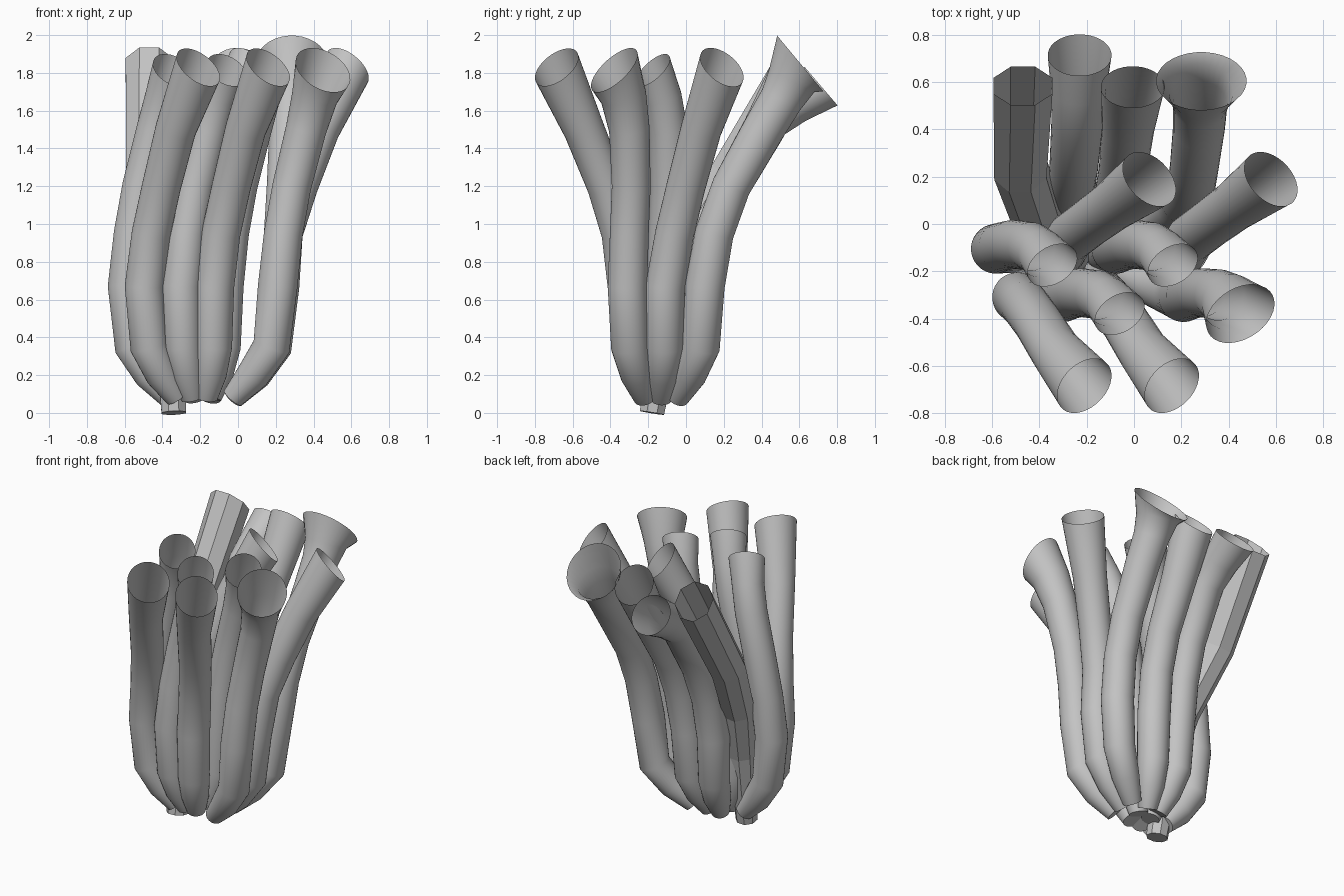
import bpy, bmesh, math
from mathutils import Vector

cube = bpy.data.objects.get("Cube")
if cube:
    bpy.data.objects.remove(cube, do_unlink=True)

# One plain grey for every tube
grey = bpy.data.materials.new("plain_grey")
grey.use_nodes = True
COLOR = (0.55, 0.55, 0.55, 1)
grey.diffuse_color = COLOR
grey.node_tree.nodes["Principled BSDF"].inputs["Base Color"].default_value = COLOR

HUB = Vector((-0.2, -0.15))     # where all the tubes gather at the base


def tube(name, path, radii, mouth, sides=32, smooth=True):
    """Sweep a circle along path; the last ring faces along mouth."""
    pts = [Vector(p) for p in path]
    bm = bmesh.new()
    rings = []
    for i, (p, r) in enumerate(zip(pts, radii)):
        if i == len(pts) - 1:
            axis = Vector(mouth)
        elif i == 0:
            axis = pts[1] - p
        else:
            axis = (p - pts[i - 1]).normalized() + (pts[i + 1] - p).normalized()
        turn = Vector((0, 0, 1)).rotation_difference(axis.normalized())
        ring = []
        for k in range(sides):
            a = math.tau * (k + 0.5) / sides
            ring.append(bm.verts.new(p + turn @ Vector((r * math.cos(a), r * math.sin(a), 0))))
        rings.append(ring)
    for low, high in zip(rings, rings[1:]):
        for k in range(sides):
            j = (k + 1) % sides
            face = bm.faces.new((low[k], low[j], high[j], high[k]))
            face.smooth = smooth
    bm.faces.new(rings[0][::-1])    # closed foot, open mouth
    mesh = bpy.data.meshes.new(name)
    bm.to_mesh(mesh)
    bm.free()
    mesh.materials.append(grey)
    obj = bpy.data.objects.new(name, mesh)
    bpy.context.collection.objects.link(obj)


def bundled_tube(name, x, y, lean, mouth, tip_radii):
    """Tube that curls out from the hub, rises at (x, y), then leans away."""
    stand = Vector((x, y))
    path, radii = [], []
    for spread, z, r in ((0.42, 0.08, 0.06), (0.68, 0.2, 0.088), (0.92, 0.35, 0.1), (1, 0.67, 0.105)):
        flat = HUB.lerp(stand, spread)
        path.append((flat.x, flat.y, z))
        radii.append(r)
    path += [(x + dx, y + dy, z) for dx, dy, z in lean]
    radii += [0.103] * (len(lean) - len(tip_radii)) + list(tip_radii)
    tube(name, path, radii, mouth)


# Shared leaning paths, as offsets from the upright part
HOOK = [(0.03, 0.01, 0.95), (0.075, 0.02, 1.2), (0.15, 0.01, 1.5), (0.195, -0.02, 1.67), (0.24, -0.07, 1.815)]
FRONT = [(0.035, -0.035, 0.95), (0.09, -0.11, 1.2), (0.165, -0.23, 1.5), (0.285, -0.375, 1.83)]
SIDE = [(0.03, 0.05, 0.95), (0.11, 0.11, 1.2), (0.22, 0.19, 1.5), (0.37, 0.3, 1.83)]
BACK = [(0.02, 0.05, 0.95), (0.035, 0.14, 1.2), (0.055, 0.31, 1.5), (0.075, 0.48, 1.83)]
FLARE = BACK[:3] + [(0.06, 0.405, 1.66), (0.063, 0.46, 1.76), (0.065, 0.505, 1.85)]
BENT = [(0.01, 0.05, 0.95), (0.025, 0.14, 1.2), (0.04, 0.33, 1.54), (0.045, 0.47, 1.645), (0.05, 0.615, 1.73)]

HOOK_MOUTH = (0.4, -0.62, 0.67)
FRONT_MOUTH = (0.52, -0.52, 0.67)
SIDE_MOUTH = (0.55, 0.52, 0.65)
BACK_MOUTH = (0, 0.76, 0.65)

# Hooked tubes
for name, x, y in (("hooked_tube_right", -0.585, -0.105), ("hooked_tube_middle", -0.075, -0.105),
                   ("hooked_tube_front", -0.3, -0.31)):
    bundled_tube(name, x, y, HOOK, HOOK_MOUTH, (0.103, 0.115))
bundled_tube("hooked_tube_wide", 0.21, -0.31, HOOK, HOOK_MOUTH, (0.108, 0.122, 0.158))

# Tubes leaning forward and tubes leaning sideways
for name, x in (("front_tube_right", -0.495), ("front_tube_left", -0.125)):
    bundled_tube(name, x, -0.31, FRONT, FRONT_MOUTH, (0.108, 0.135))
for name, x in (("side_tube_right", -0.305), ("side_tube_left", 0.21)):
    bundled_tube(name, x, -0.11, SIDE, SIDE_MOUTH, (0.108, 0.135))

# Tubes leaning back, one with a trumpet mouth
bundled_tube("back_tube_middle", -0.08, 0.1, BACK, BACK_MOUTH, (0.112, 0.135))
bundled_tube("back_tube_trumpet", 0.22, 0.1, FLARE, (0, 0.77, 0.64), (0.11, 0.115, 0.135, 0.192))
bundled_tube("back_tube_bent", -0.28, 0.1, BENT, BACK_MOUTH, (0.11, 0.118, 0.135))

# Faceted eight-sided tube
tube("faceted_tube", [(-0.34, -0.18, 0), (-0.36, -0.1, 0.5), (-0.4, 0, 0.85), (-0.48, 0.23, 1.25), (-0.47, 0.585, 1.84)],
     (0.07, 0.095, 0.11, 0.12, 0.135), BACK_MOUTH, sides=8, smooth=False)
